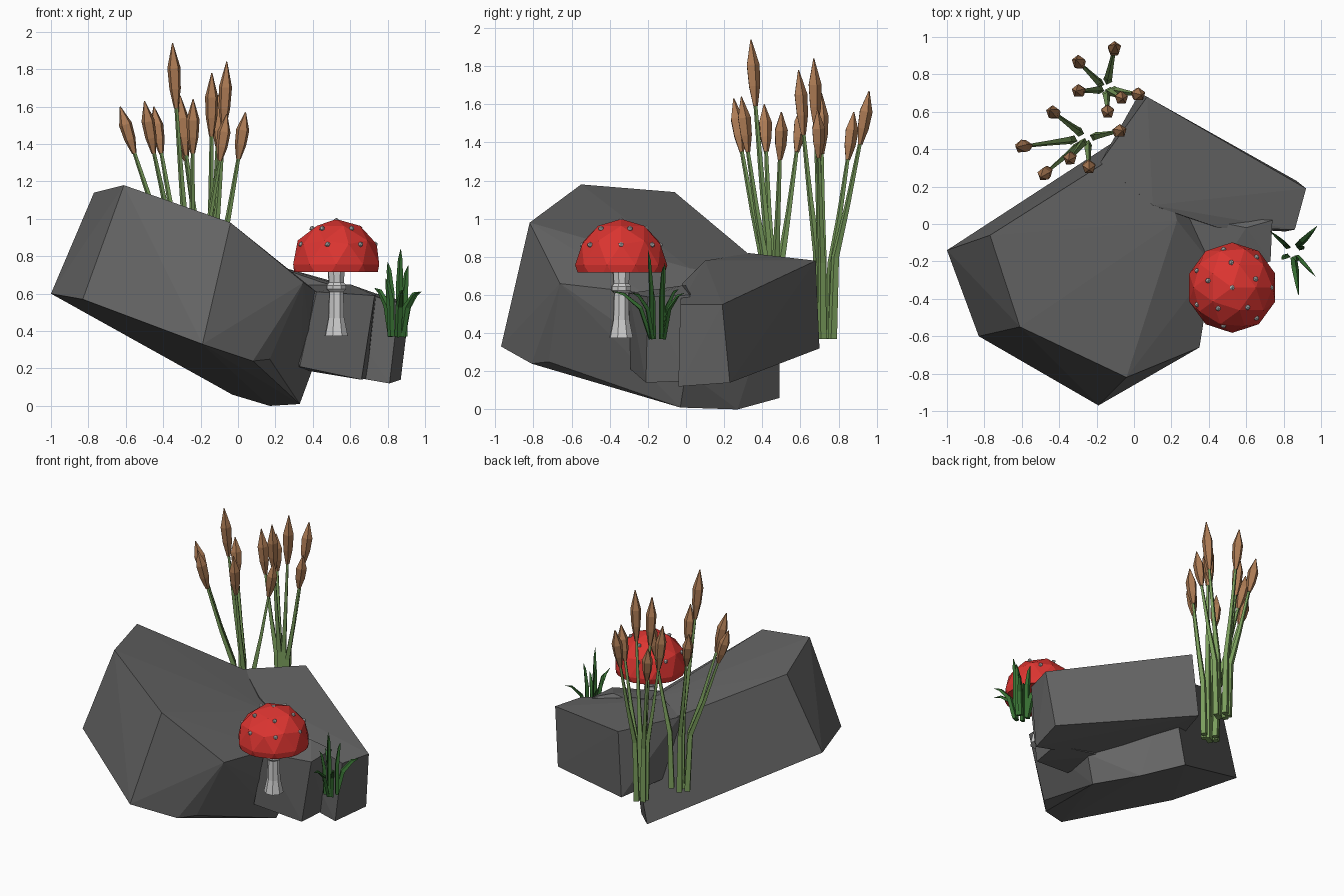
import bpy, bmesh, math
from mathutils import Vector

if "Cube" in bpy.data.objects:
    bpy.data.objects.remove(bpy.data.objects["Cube"])


def material(name, rgb):
    m = bpy.data.materials.new(name)
    m.diffuse_color = (*rgb, 1)
    m.use_nodes = True
    m.node_tree.nodes["Principled BSDF"].inputs["Base Color"].default_value = m.diffuse_color
    return m


red = material("red", (0.72, 0.035, 0.03))
brown = material("brown", (0.42, 0.2, 0.09))
reed_green = material("reed_green", (0.2, 0.35, 0.11))
grass_green = material("grass_green", (0.035, 0.15, 0.03))
pale = material("pale", (0.6, 0.6, 0.6))
stone = material("stone", (0.13, 0.13, 0.13))


def finish(bm, name, mat):
    bmesh.ops.recalc_face_normals(bm, faces=bm.faces)
    me = bpy.data.meshes.new(name)
    bm.to_mesh(me)
    bm.free()
    me.materials.append(mat)
    ob = bpy.data.objects.new(name, me)
    bpy.context.collection.objects.link(ob)
    return ob


def hull(name, points, mat):
    bm = bmesh.new()
    vs = [bm.verts.new(p) for p in points]
    res = bmesh.ops.convex_hull(bm, input=vs)
    junk = [v for v in bm.verts if not v.link_faces]
    bmesh.ops.delete(bm, geom=junk, context='VERTS')
    return finish(bm, name, mat)


def tube(bm, path, radii, n, flat=1.0):
    """Rings of n sides along a path, perpendicular to it."""
    path = [Vector(p) for p in path]
    rings = []
    for i, (p, r) in enumerate(zip(path, radii)):
        d = (path[min(i + 1, len(path) - 1)] - path[max(i - 1, 0)]).normalized()
        u = d.cross(Vector((0.3, 1, 0))).normalized()
        w = d.cross(u)
        rings.append([bm.verts.new(p + r * (u * math.cos(a) + w * flat * math.sin(a)))
                      for a in (2 * math.pi * k / n for k in range(n))])
    for a, b in zip(rings, rings[1:]):
        for k in range(n):
            bm.faces.new((a[k], a[(k + 1) % n], b[(k + 1) % n], b[k]))
    bm.faces.new(rings[0][::-1])
    bm.faces.new(rings[-1])


# Rocks: one large slanted boulder and two smaller blocks
hull("large_rock", [
    (-1.0, -0.14, 0.60), (-0.77, -0.06, 1.14), (-0.61, -0.55, 1.18), (-0.83, -0.60, 0.57),
    (-0.04, -0.82, 0.98), (-0.19, -0.97, 0.33), (0.08, -0.81, 0.24), (0.17, -0.72, 0.25),
    (0.35, -0.66, 0.66), (0.42, -0.22, 0.61), (0.23, 0.02, 0.74), (0.10, 0.49, 0.68),
    (-0.03, 0.49, 0.06), (0.17, 0.27, 0.0), (0.33, -0.03, 0.01), (0.40, 0.0, 0.2)], stone)
hull("back_rock", [
    (0.07, 0.68, 0.78), (0.92, 0.19, 0.55), (0.86, -0.03, 0.55), (0.45, -0.02, 0.66),
    (0.03, 0.70, 0.32), (0.87, 0.23, 0.14), (0.81, -0.04, 0.12), (0.35, 0.0, 0.2),
    (-0.18, 0.33, 0.82), (-0.15, 0.3, 0.4), (0.1, 0.1, 0.78)], stone)
hull("small_rock", [
    (0.42, -0.30, 0.61), (0.73, -0.2, 0.59), (0.60, -0.02, 0.65), (0.74, 0.02, 0.6),
    (0.33, -0.29, 0.21), (0.66, -0.21, 0.14), (0.69, 0.02, 0.15), (0.3, 0.05, 0.2),
    (0.25, 0.05, 0.65)], stone)

# Mushroom stem with collar
mx, my = 0.525, -0.34
profile = [(0.065, 0.375), (0.045, 0.47), (0.04, 0.61), (0.055, 0.625),
           (0.055, 0.645), (0.043, 0.66), (0.048, 0.74)]
bm = bmesh.new()
tube(bm, [(mx, my, z) for r, z in profile], [r for r, z in profile], 8)
finish(bm, "mushroom_stem", pale)

# Mushroom cap: trimmed icosphere
bm = bmesh.new()
bmesh.ops.create_icosphere(bm, subdivisions=2, radius=0.242)
bmesh.ops.bisect_plane(bm, geom=bm.verts[:] + bm.edges[:] + bm.faces[:],
                       plane_co=(0, 0, -0.04), plane_no=(0, 0, 1), clear_inner=True)
bmesh.ops.holes_fill(bm, edges=[e for e in bm.edges if e.is_boundary])
bmesh.ops.translate(bm, verts=bm.verts, vec=(mx, my, 0.757))
finish(bm, "mushroom_cap", red)

# Pale spots in rings on the cap
bm = bmesh.new()
for tilt, count, start in ((0, 1, 0), (35, 5, 20), (63, 7, 0)):
    for k in range(count):
        t, a = math.radians(tilt), math.radians(start + 360 * k / count)
        s = bmesh.ops.create_icosphere(bm, subdivisions=1, radius=0.015)["verts"]
        bmesh.ops.translate(bm, verts=s, vec=Vector((mx, my, 0.757)) + 0.234 * Vector(
            (math.sin(t) * math.cos(a), math.sin(t) * math.sin(a), math.cos(t))))
finish(bm, "cap_spots", pale)

# Grass tuft: tapering blades bending outward
gx, gy = 0.85, -0.145
bm = bmesh.new()
for x, y, z in ((0.87, -0.2, 0.84), (0.98, -0.01, 0.61), (0.73, -0.04, 0.63), (0.88, -0.385, 0.62),
                (0.97, -0.28, 0.61), (0.79, -0.19, 0.68), (0.91, -0.12, 0.75), (0.80, -0.11, 0.77)):
    d = Vector((x - gx, y - gy, 0))
    base = Vector((gx, gy, 0.37)) + d.normalized() * 0.04
    tip = Vector((x, y, z))
    mid = base.lerp(tip, 0.45) + Vector((0, 0, 0.05)) - d * 0.15
    high = base.lerp(tip, 0.8) + Vector((0, 0, 0.035)) - d * 0.08
    tube(bm, [base, mid, high, tip], [0.019, 0.021, 0.013, 0.001], 4, 0.6)
finish(bm, "grass_tuft", grass_green)

# Reeds: (head tip, head length), sprouting from two clumps
reeds = [(-0.35, 0.34, 1.94, 0.35), (-0.06, 0.67, 1.84, 0.36), (-0.14, 0.59, 1.78, 0.34),
         (-0.63, 0.41, 1.60, 0.25), (-0.50, 0.25, 1.63, 0.28), (-0.24, 0.29, 1.64, 0.29),
         (0.04, 0.69, 1.57, 0.25), (-0.10, 0.96, 1.67, 0.28), (-0.31, 0.88, 1.56, 0.25),
         (-0.31, 0.71, 1.66, 0.32), (-0.45, 0.61, 1.60, 0.25), (-0.06, 0.50, 1.56, 0.25)]
clumps = [Vector((-0.15, 0.72, 0.37)), Vector((-0.25, 0.46, 0.37))]
stems, heads = bmesh.new(), bmesh.new()
for i, (x, y, z, h) in enumerate(reeds):
    tip = Vector((x, y, z))
    c = min(clumps, key=lambda q: (q.xy - tip.xy).length)
    d = Vector((x - c.x, y - c.y, 0))
    base = c + d * 0.2
    neck = tip - Vector((d.x * 0.2, d.y * 0.2, h))
    span = neck.z - base.z
    p1 = base + d * 0.06 + Vector((0, 0, span * 0.42))
    p2 = base + d * 0.32 + Vector((0, 0, span * 0.68))
    tube(stems, [base, p1, p2, neck + (tip - neck) * 0.1],
         [0.025, 0.021, 0.015, 0.010], 4)
    tube(heads, [neck, neck.lerp(tip, 0.3), neck.lerp(tip, 0.62), tip],
         [0.013, 0.032, 0.037, 0.003], 5)
finish(stems, "reed_stems", reed_green)
finish(heads, "reed_heads", brown)
